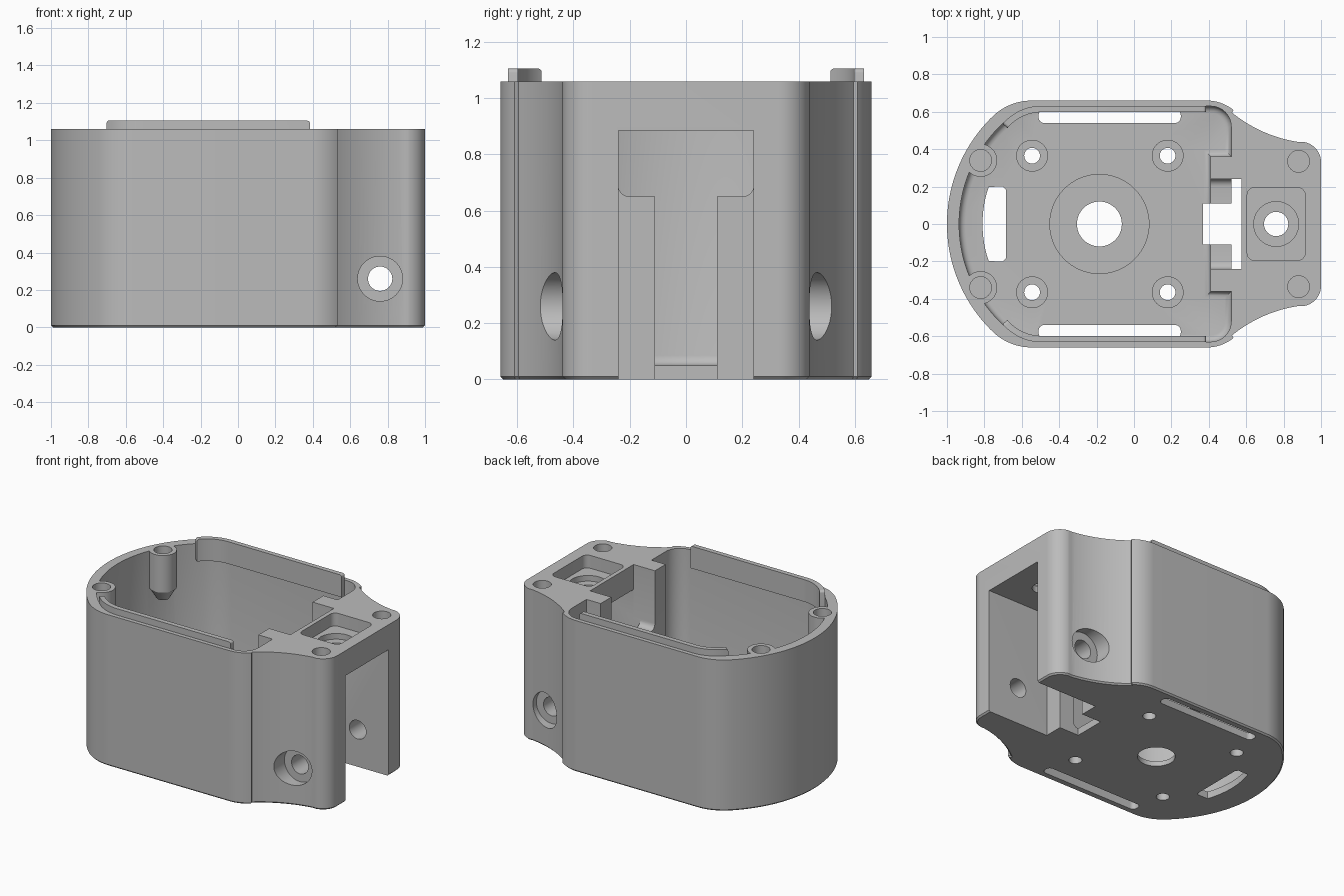
import bpy, bmesh
from math import cos, sin, radians, pi
from mathutils import Matrix

old = bpy.data.objects.get("Cube")
if old:
    bpy.data.objects.remove(old)

grey = bpy.data.materials.new("plain_grey")
grey.use_nodes = True
grey.diffuse_color = (0.5, 0.5, 0.5, 1)
grey.node_tree.nodes["Principled BSDF"].inputs["Base Color"].default_value = (0.5, 0.5, 0.5, 1)


def finish(bm, name):
    bmesh.ops.recalc_face_normals(bm, faces=bm.faces)
    mesh = bpy.data.meshes.new(name)
    bm.to_mesh(mesh)
    bm.free()
    mesh.materials.append(grey)
    ob = bpy.data.objects.new(name, mesh)
    bpy.context.collection.objects.link(ob)
    return ob


def arc(cx, cy, r, a0, a1, n=14):
    angles = [radians(a0 + (a1 - a0) * i / n) for i in range(n + 1)]
    return [(cx + r * cos(a), cy + r * sin(a)) for a in angles]


def mirrored(half):
    # closes a half outline across the x axis
    return half + [(x, -y) for x, y in reversed(half) if abs(y) > 1e-5]


def rounded(x0, x1, y0, y1, r):
    return (arc(x1 - r, y1 - r, r, 0, 90, 6) + arc(x0 + r, y1 - r, r, 90, 180, 6)
            + arc(x0 + r, y0 + r, r, 180, 270, 6) + arc(x1 - r, y0 + r, r, 270, 360, 6))


def prism(name, outline, z0, z1, pick=None, width=0.0, segments=1):
    # extruded outline; edges chosen by pick are bevelled
    bm = bmesh.new()
    face = bm.faces.new([bm.verts.new((x, y, z0)) for x, y in outline])
    top = bmesh.ops.extrude_face_region(bm, geom=[face])["geom"]
    bmesh.ops.translate(bm, vec=(0, 0, z1 - z0),
                        verts=[g for g in top if isinstance(g, bmesh.types.BMVert)])
    if pick:
        edges = [e for e in bm.edges if pick(e.verts[0].co, e.verts[1].co)]
        bmesh.ops.bevel(bm, geom=edges, offset=width, segments=segments, profile=0.5,
                        affect='EDGES', clamp_overlap=True)
    return finish(bm, name)


def box(name, x0, x1, y0, y1, z0, z1, *bevel):
    return prism(name, [(x0, y0), (x1, y0), (x1, y1), (x0, y1)], z0, z1, *bevel)


def rod(name, x, y, z, r, length, axis='Z', r_low=None, sides=40):
    bm = bmesh.new()
    bmesh.ops.create_cone(bm, cap_ends=True, segments=sides, depth=length,
                          radius1=r if r_low is None else r_low, radius2=r)
    if axis == 'Y':
        bmesh.ops.rotate(bm, verts=bm.verts, matrix=Matrix.Rotation(pi / 2, 3, 'X'))
    bmesh.ops.translate(bm, verts=bm.verts, vec=(x, y, z))
    return finish(bm, name)


def combine(base, tool, operation='DIFFERENCE'):
    mod = base.modifiers.new("combine", 'BOOLEAN')
    mod.operation = operation
    mod.solver = 'EXACT'
    mod.object = tool
    bpy.ops.object.select_all(action='DESELECT')
    bpy.context.view_layer.objects.active = base
    base.select_set(True)
    bpy.ops.object.modifier_apply(modifier=mod.name)
    bpy.data.objects.remove(tool)


def low(z):
    return lambda a, b: abs(a.z - z) < 1e-4 and abs(b.z - z) < 1e-4


TOP, FLOOR = 1.06, 0.05

# Outer shell
outer = mirrored(arc(0.89, 0.33, 0.11, 0, 82) + arc(0.99, 1.17, 0.74, 262, 231)
                 + arc(0.39, 0.435, 0.225, 51, 90) + arc(-0.547, 0.36, 0.3, 90, 134)
                 + arc(-0.2, 0, 0.8, 135.5, 180, 20))
body = prism("housing", outer, 0, TOP, low(0), 0.012)

# Main cavity with a rounded floor edge
inner = mirrored([(0.41, 0.36), (0.52, 0.36)] + arc(0.41, 0.52, 0.11, 0, 90, 8)
                 + arc(-0.494, 0.36, 0.27, 90, 129) + arc(-0.2, 0, 0.735, 130.5, 180, 20))
combine(body, prism("cavity_cutter", inner, FLOOR, 1.3, low(FLOOR), 0.035, 4))

# Screw bosses on the curved wall and standoffs on the floor
for s in (1, -1):
    combine(body, rod("wall_boss", -0.82, s * 0.34, 0.93, 0.088, 2 * (TOP - 0.93)), 'UNION')
    combine(body, rod("boss_taper", -0.82, s * 0.34, 0.765, 0.0879, 0.08, r_low=0.04), 'UNION')
    for x in (-0.545, 0.18):
        combine(body, rod("standoff", x, s * 0.365, 0.06, 0.085, 0.07), 'UNION')

# Cable channel, well above the tabs, and the T shaped opening
combine(body, box("channel_cutter", 0.522, 1.2, -0.24, 0.24, -0.2, 0.885))
combine(body, box("well_cutter", 0.36, 0.575, -0.241, 0.241, 0.65, 1.3,
                  lambda a, b: a.z < 0.7 and b.z < 0.7 and abs(a.y - b.y) < 1e-4, 0.04, 5))
combine(body, box("opening_cutter", 0.37, 0.54, -0.11, 0.11, -0.2, 1.2))

# Pocket and bolt seat in the deck
combine(body, prism("pocket_cutter", rounded(0.605, 0.915, -0.195, 0.195, 0.04), 0.97, 1.3))
combine(body, rod("seat_cutter", 0.76, 0, 1.03, 0.12, 0.2))
combine(body, rod("deck_hole_cutter", 0.76, 0, 1.0, 0.065, 0.5))

# Floor recess, hub hole and curved end slot
combine(body, rod("recess_cutter", -0.185, 0, 0.135, 0.265, 0.2, sides=64))
combine(body, rod("hub_cutter", -0.185, 0, 0, 0.12, 0.4, sides=48))
end_slot = mirrored([(-0.685, 0), (-0.685, 0.185), (-0.7, 0.2)] + arc(-0.2, 0, 0.61, 161, 180, 8))
combine(body, prism("end_slot_cutter", end_slot, -0.1, 0.2))

# Holes and slots repeated on both sides
for s in (1, -1):
    y0, y1 = sorted((s * 0.54, s * 0.612))
    combine(body, prism("side_slot_cutter", rounded(-0.51, 0.25, y0, y1, 0.03), -0.1, 0.2))
    for x in (-0.545, 0.18):
        combine(body, rod("standoff_hole_cutter", x, s * 0.365, 0, 0.042, 0.5))
    combine(body, rod("boss_hole_cutter", -0.82, s * 0.34, 1.0, 0.058, 0.36))
    combine(body, rod("deck_screw_cutter", 0.88, s * 0.335, 1.0, 0.058, 0.5))
    combine(body, rod("side_hole_cutter", 0.76, s * 0.4, 0.26, 0.065, 0.6, 'Y'))
    combine(body, rod("side_seat_cutter", 0.76, s * 0.6, 0.26, 0.12, 0.4, 'Y'))

# Locating lips along both long walls
parts = [body]
for s, name in ((1, "left_lip"), (-1, "right_lip")):
    band = ([(0.385, 0.632)] + arc(-0.494, 0.36, 0.272, 90, 140)
            + arc(-0.494, 0.36, 0.238, 140, 90) + [(0.385, 0.598)])
    ends = (0.385, -0.67)
    lip = prism(name, [(x, s * y) for x, y in band], 0.95, 1.105,
                lambda a, b: low(1.105)(a, b) and (min(a.x, b.x) > 0.38 or (
                    max(a.x, b.x) < -0.67 and 0.03 < (a - b).length < 0.04)), 0.03, 4)
    parts.append(lip)

# Smooth curved walls, crisp edges
bpy.ops.object.select_all(action='DESELECT')
for ob in parts:
    ob.select_set(True)
bpy.context.view_layer.objects.active = body
bpy.ops.object.shade_smooth_by_angle(angle=radians(32))
